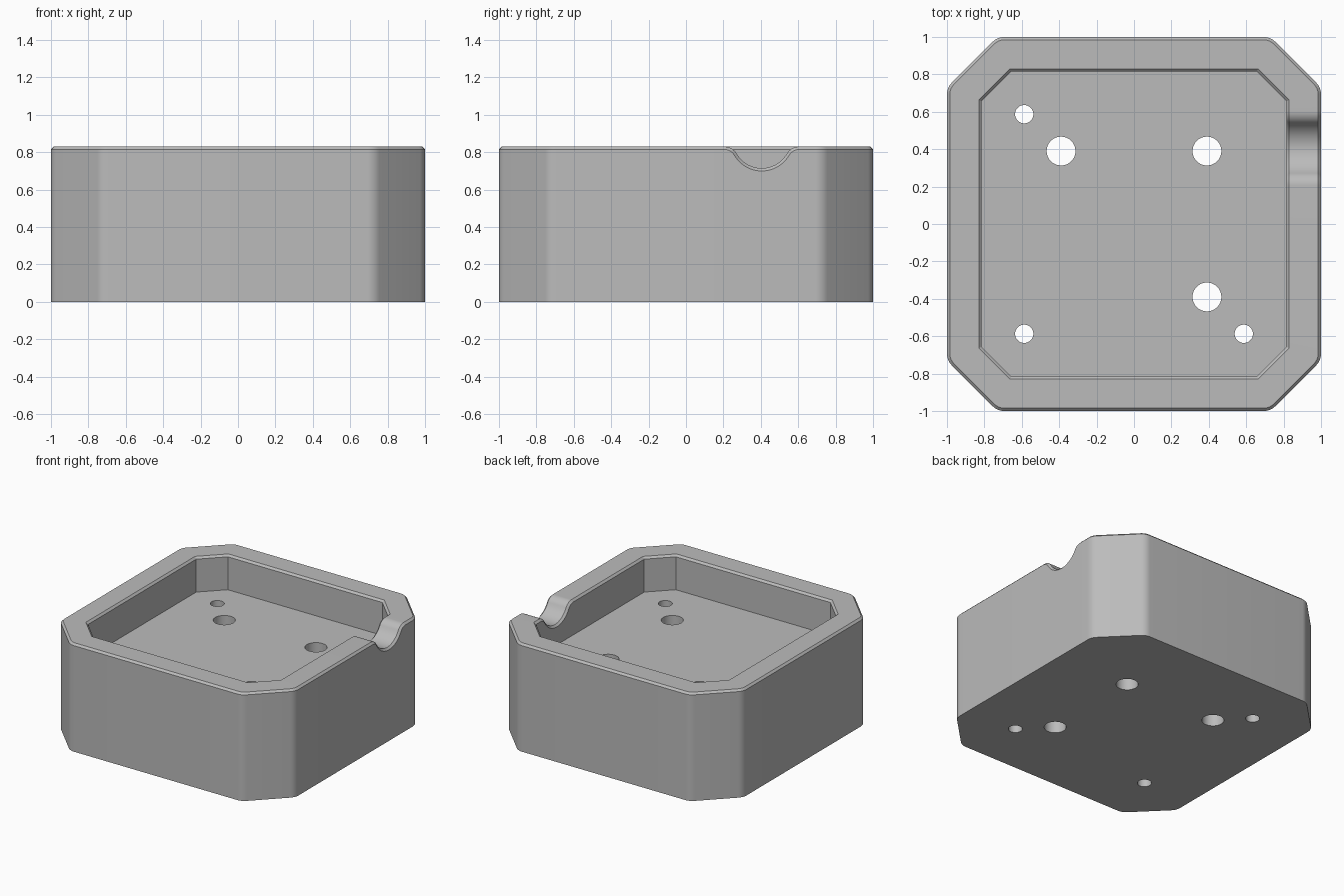
import bpy, bmesh, math

TOP, FLOOR, C = 0.83, 0.562, 0.015      # rim height, pocket floor, chamfer
NOTCH_Y, DIP = 0.405, 0.115             # notch centre and depth
STEEP = math.radians(60)
SHOULDER, BOWL = 0.077, 0.154           # notch radii
HALF = (SHOULDER + BOWL) * math.sin(STEEP)

old = bpy.data.objects.get("Cube")
if old:
    bpy.data.objects.remove(old, do_unlink=True)

grey = bpy.data.materials.new("plain grey")
grey.use_nodes = True
color = (0.5, 0.5, 0.5, 1)
grey.diffuse_color = color
grey.node_tree.nodes["Principled BSDF"].inputs["Base Color"].default_value = color


def notch_profile(n=12):
    """Points (y, z) with normals along the S-shaped dip in the rim."""
    steps = [STEEP * i / n for i in range(n + 1)]
    points = []
    for t in steps:
        points.append((-HALF + SHOULDER * math.sin(t), TOP - SHOULDER * (1 - math.cos(t)), t))
    for i in range(1, 2 * n):
        t = STEEP * (1 - i / n)
        points.append((-BOWL * math.sin(t), TOP - DIP + BOWL * (1 - math.cos(t)), t))
    for t in reversed(steps):
        points.append((HALF - SHOULDER * math.sin(t), TOP - SHOULDER * (1 - math.cos(t)), -t))
    return points


def ring(half, corner, radius, drop, level=None, n=6):
    """Octagon with rounded corners; drop lowers it along the rim's normal."""
    points = []
    for y, z, t in notch_profile():
        z -= drop * math.cos(t)
        points.append((half, NOTCH_Y + y - drop * math.sin(t), z if level is None else level))
    height = TOP - drop if level is None else level
    h, v = half, corner
    corners = [(h, v), (v, h), (-v, h), (-h, v), (-h, -v), (-v, -h), (v, -h), (h, -v)]
    reach = radius / math.cos(math.pi / 8)
    for k, (x, y) in enumerate(corners):
        mid = (k + 0.5) * math.pi / 4
        for i in range(n + 1):
            a = (k + i / n) * math.pi / 4
            points.append((x - reach * math.cos(mid) + radius * math.cos(a),
                           y - reach * math.sin(mid) + radius * math.sin(a), height))
    return points


def finish(name, bm):
    mesh = bpy.data.meshes.new(name)
    bm.to_mesh(mesh)
    bm.free()
    obj = bpy.data.objects.new(name, mesh)
    bpy.context.collection.objects.link(obj)
    return obj


# Box: loft from the underside, over the chamfered rim, down to the pocket floor
inset = C * math.tan(math.pi / 8)
rings = [
    ring(1.0, 0.73, 0.09, C, 0),
    ring(1.0, 0.73, 0.09, C),
    ring(1.0 - C, 0.73 - inset, 0.09 - C, 0),
    ring(0.83, 0.663, 0, 0),
    ring(0.83 - C, 0.663 - inset, 0, C),
    ring(0.83 - C, 0.663 - inset, 0, C, FLOOR),
]
bm = bmesh.new()
loops = [[bm.verts.new(p) for p in r] for r in rings]
for a, b in zip(loops, loops[1:]):
    for i in range(len(a)):
        j = (i + 1) % len(a)
        bm.faces.new((a[i], a[j], b[j], b[i]))
bm.faces.new(loops[0][::-1])
bm.faces.new(loops[-1])
bmesh.ops.remove_doubles(bm, verts=bm.verts, dist=1e-5)
bmesh.ops.recalc_face_normals(bm, faces=bm.faces)
box = finish("box", bm)
box.data.materials.append(grey)

# Through holes: three wide and three narrow
holes = [(-0.39, 0.39, 0.077), (0.39, 0.39, 0.077), (0.39, -0.39, 0.077),
         (-0.587, 0.587, 0.049), (-0.587, -0.587, 0.049), (0.587, -0.587, 0.049)]
bm = bmesh.new()
for x, y, r in holes:
    made = bmesh.ops.create_cone(bm, cap_ends=True, segments=48, radius1=r, radius2=r, depth=2)
    bmesh.ops.translate(bm, verts=made["verts"], vec=(x, y, 0.3))
cutter = finish("hole_cutter", bm)
cutter.hide_render = True

cut = box.modifiers.new("holes", "BOOLEAN")
cut.operation = "DIFFERENCE"
cut.solver = "EXACT"
cut.object = cutter
bpy.ops.object.select_all(action="DESELECT")
box.select_set(True)
bpy.context.view_layer.objects.active = box
bpy.ops.object.modifier_apply(modifier=cut.name)
bpy.data.objects.remove(cutter, do_unlink=True)
bpy.ops.object.shade_smooth_by_angle(angle=math.radians(30))
